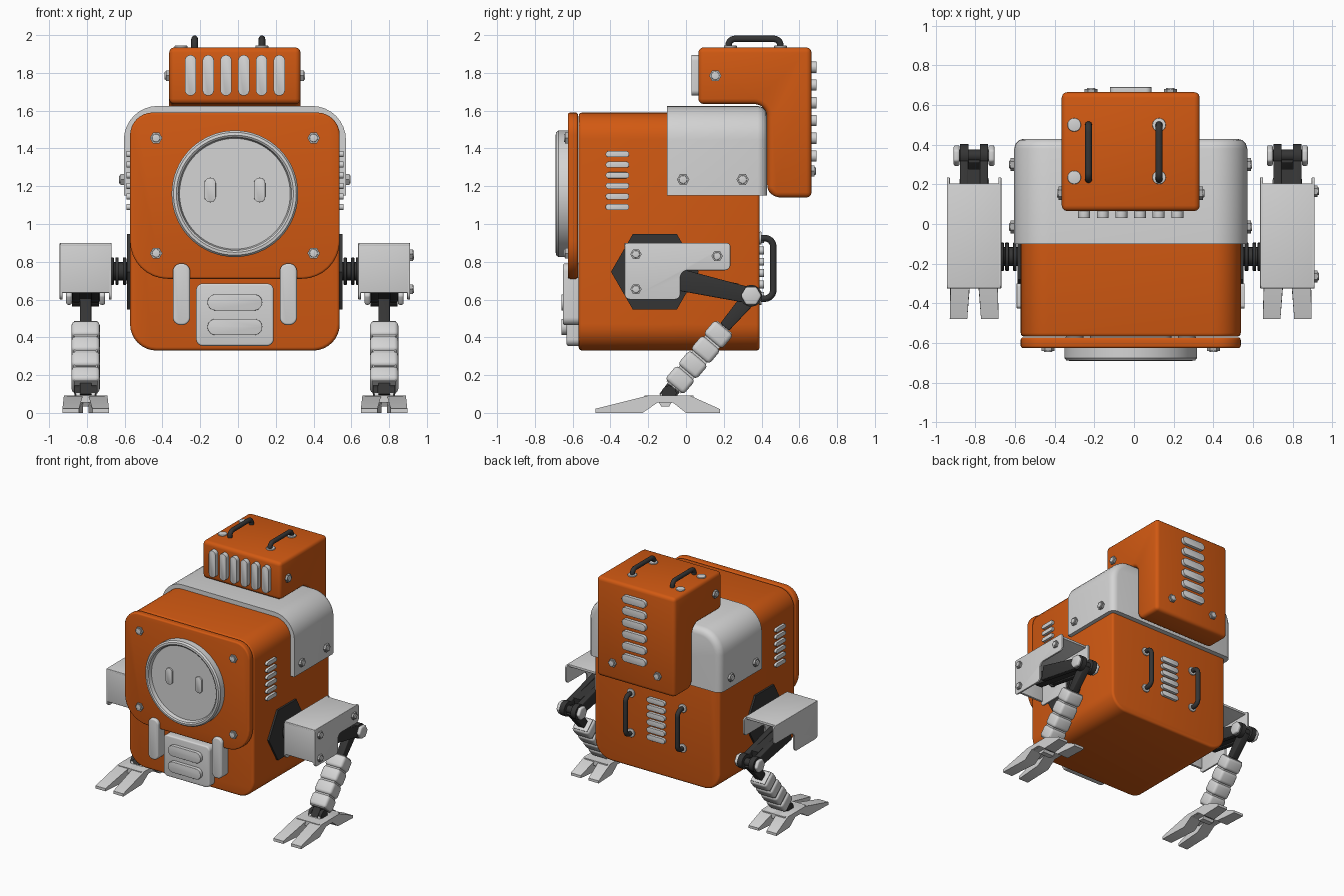
import bpy, bmesh, math
from mathutils import Vector

cube = bpy.data.objects.get("Cube")
if cube:
    bpy.data.objects.remove(cube, do_unlink=True)

CX = -0.0165  # centre line of the robot


def material(name, rgb):
    m = bpy.data.materials.new(name)
    m.use_nodes = True
    m.diffuse_color = (*rgb, 1)
    m.node_tree.nodes["Principled BSDF"].inputs["Base Color"].default_value = (*rgb, 1)
    return m


ORANGE = material("orange_paint", (0.64, 0.1, 0.006))
GREY = material("light_grey", (0.66, 0.66, 0.66))
DARK = material("dark_rubber", (0.035, 0.035, 0.035))
STEEL = material("bolt_steel", (0.45, 0.45, 0.45))


def finish(name, bm, mat):
    bmesh.ops.recalc_face_normals(bm, faces=bm.faces)
    me = bpy.data.meshes.new(name)
    bm.to_mesh(me)
    bm.free()
    me.materials.append(mat)
    ob = bpy.data.objects.new(name, me)
    ob.location.x = CX
    bpy.context.collection.objects.link(ob)
    bpy.ops.object.select_all(action='DESELECT')
    ob.select_set(True)
    bpy.context.view_layer.objects.active = ob
    bpy.ops.object.shade_smooth_by_angle(angle=math.radians(35))
    return ob


def rounded(pts, radii, seg=8):
    """Round the corners of a 2D outline."""
    out = []
    for i, r in enumerate(radii):
        p = Vector(pts[i])
        if r == 0:
            out.append(p)
            continue
        a = (Vector(pts[i - 1]) - p).normalized()
        b = (Vector(pts[(i + 1) % len(pts)]) - p).normalized()
        half = a.angle(b) / 2
        c = p + (a + b).normalized() * r / math.sin(half)
        s, e = p + a * r / math.tan(half) - c, p + b * r / math.tan(half) - c
        turn = s.angle_signed(e)
        for k in range(seg + 1):
            t = -turn * k / seg
            out.append(c + Vector((s.x * math.cos(t) - s.y * math.sin(t),
                                   s.x * math.sin(t) + s.y * math.cos(t))))
    return out


def rect(u, v, w, h, r=0.0):
    pts = [(u - w / 2, v - h / 2), (u + w / 2, v - h / 2), (u + w / 2, v + h / 2), (u - w / 2, v + h / 2)]
    return rounded(pts, [min(r, w * .499, h * .499)] * 4)


def ngon(u, v, r, n):
    return [(u + r * math.cos(math.tau * k / n), v + r * math.sin(math.tau * k / n)) for k in range(n)]


def bar(p, q, w0, w1):
    """Tapered strip outline from p to q."""
    p, q = Vector(p), Vector(q)
    d = (q - p).normalized()
    n = Vector((-d.y, d.x))
    return [p + n * w0, p - n * w0, q - n * w1, q + n * w1]


def prism(name, pts, axis, a, b, mat, bevel=0.0, where=lambda e: True):
    """Extrude an outline along an axis and bevel its sharp edges."""
    place = {'x': lambda u, v, t: (t, u, v), 'y': lambda u, v, t: (u, t, v), 'z': lambda u, v, t: (u, v, t)}[axis]
    bm = bmesh.new()
    lo = [bm.verts.new(place(u, v, a)) for u, v in pts]
    hi = [bm.verts.new(place(u, v, b)) for u, v in pts]
    bm.faces.new(lo)
    bm.faces.new(hi)
    for i in range(len(lo)):
        bm.faces.new((lo[i - 1], lo[i], hi[i], hi[i - 1]))
    bmesh.ops.recalc_face_normals(bm, faces=bm.faces)
    if bevel:
        edges = [e for e in bm.edges if e.calc_face_angle(0) > 0.5 and where(e)]
        bmesh.ops.bevel(bm, geom=edges, offset=bevel, segments=3, profile=0.5, affect='EDGES', clamp_overlap=True)
    return finish(name, bm, mat)


def bolt(name, axis, u, v, t, out, r=0.033):
    """Hex bolt with a light cap, standing out from surface t."""
    prism(name, ngon(u, v, r, 6), axis, t - out * 0.5, t + out * 0.7, STEEL)
    prism(name + "_cap", ngon(u, v, r * 0.65, 16), axis, t, t + out, GREY, 0.004)


def slats(name, axis, centres, w, h, a, b):
    for i, (u, v) in enumerate(centres):
        prism(f"{name}_{i + 1}", rect(u, v, w, h, 1), axis, a, b, GREY, 0.008)


def handle(name, pts):
    cu = bpy.data.curves.new(name, 'CURVE')
    cu.dimensions = '3D'
    cu.bevel_depth = 0.018
    cu.bevel_resolution = 3
    cu.use_fill_caps = True
    sp = cu.splines.new('POLY')
    sp.points.add(len(pts) - 1)
    for p, co in zip(sp.points, pts):
        p.co = (*co, 1)
    sp.use_smooth = True
    ob = bpy.data.objects.new(name, cu)
    ob.location.x = CX
    cu.materials.append(DARK)
    bpy.context.collection.objects.link(ob)


def washer(name, axis, u, v, t):
    prism(name, ngon(u, v, 0.034, 20), axis, t, t + 0.013, GREY, 0.004)


def box_outline(w, z0, z1, rb, rt):
    return rounded([(-w, z0), (w, z0), (w, z1), (-w, z1)], [rb, rb, rt, rt])


# Body, face plate and shoulder cover
prism("body", box_outline(0.555, 0.33, 1.59, 0.14, 0.14), 'y', -0.568, 0.39, ORANGE, 0.018)
prism("face_plate", box_outline(0.555, 0.71, 1.59, 0.2, 0.12), 'y', -0.626, -0.572, ORANGE, 0.012)
prism("shoulder_cover", box_outline(0.588, 1.15, 1.625, 0, 0.18), 'y', -0.1, 0.43, GREY, 0.05,
      lambda e: all(v.co.y > 0.4 and v.co.z > 1.14 for v in e.verts) and sum(v.co.z for v in e.verts) > 2.31)

# Round face screen with a raised rim
bm = bmesh.new()
outline = [(0, -0.655), (0.293, -0.655), (0.3, -0.683), (0.31, -0.69), (0.325, -0.688), (0.335, -0.675), (0.335, -0.6)]
ring = [bm.verts.new((r, y, 1.16)) for r, y in outline]
edges = [bm.edges.new(pair) for pair in zip(ring, ring[1:])]
bmesh.ops.spin(bm, geom=ring + edges, cent=(0, 0, 1.16), axis=(0, 1, 0), angle=math.tau, steps=64)
bmesh.ops.remove_doubles(bm, verts=bm.verts, dist=0.0001)
finish("face_screen", bm, GREY)
for s, side in ((-1, "right"), (1, "left")):
    prism(side + "_eye", rect(s * 0.131, 1.18, 0.06, 0.13, 1), 'y', -0.667, -0.65, GREY, 0.005)
    for z, level in ((0.845, "lower"), (1.455, "upper")):
        bolt(f"face_bolt_{side}_{level}", 'y', s * 0.417, z, -0.626, -0.02)
    prism(side + "_front_bumper", rect(s * 0.283, 0.628, 0.09, 0.325, 0.04), 'y', -0.652, -0.56, GREY, 0.01)

# Chest grille
prism("front_grille", rect(0, 0.52, 0.41, 0.33, 0.035), 'y', -0.632, -0.56, GREY, 0.01)
slats("grille_bar", 'y', [(0, 0.455), (0, 0.585)], 0.29, 0.085, -0.66, -0.62)

# Head: bent block overhanging the shoulders
head = rounded([(0.065, 1.635), (0.43, 1.635), (0.43, 1.18), (0.47, 1.14), (0.665, 1.14), (0.665, 1.935), (0.065, 1.935)],
               [0, 0.07, 0, 0, 0, 0, 0])
prism("head", head, 'x', -0.348, 0.348, ORANGE, 0.028)
slats("head_front_vent", 'y', [((i - 2.5) * 0.094, 1.787) for i in range(6)], 0.06, 0.215, 0.03, 0.08)
slats("head_back_vent", 'y', [(0, 1.36 + i * 0.094) for i in range(6)], 0.21, 0.06, 0.65, 0.69)

# Top handles, with the right hand washers set beside the handle
arch = rounded([(0.225, 1.92), (0.225, 1.98), (0.5, 1.98), (0.5, 1.92)], [0, 0.035, 0.035, 0])
for x, wx, side in ((-0.213, -0.285, "right"), (0.143, 0.143, "left")):
    handle(side + "_head_handle", [(x, y, z) for y, z in arch])
    for y in (0.235, 0.5):
        washer(f"{side}_head_washer", 'z', wx, y, 1.932)

# Back vents and handles
slats("back_vent", 'y', [(0, 0.62 + i * 0.06) for i in range(6)], 0.16, 0.042, 0.38, 0.412)
grip = rounded([(0.38, 0.605), (0.462, 0.605), (0.462, 0.925), (0.38, 0.925)], [0, 0.045, 0.045, 0])
for s, side in ((-1, "right"), (1, "left")):
    handle(side + "_back_handle", [(s * 0.23, y, z) for y, z in grip])
    for z in (0.605, 0.925):
        washer(side + "_back_washer", 'y', s * 0.23, z, 0.388)
    bolt(side + "_head_back_bolt", 'y', s * 0.2, 1.28, 0.665, 0.022)

# Side details and legs
housing = rounded([(-0.325, 0.6), (-0.03, 0.6), (-0.03, 0.755), (0.235, 0.755), (0.235, 0.9), (-0.325, 0.9)],
                  [0.03, 0.03, 0.04, 0.03, 0.02, 0.02])
foot = [(-0.48, 0), (-0.23, 0), (-0.15, 0.055), (-0.07, 0.055), (0, 0), (0.18, 0), (0.18, 0.02),
        (0.02, 0.092), (-0.2, 0.092), (-0.48, 0.022)]
knee, shin_top, ankle = Vector((0.345, 0.62)), Vector((0.205, 0.455)), Vector((-0.065, 0.135))
for s, side in ((-1, "right"), (1, "left")):
    slats(side + "_side_vent", 'x', [(-0.363, 1.09 + i * 0.056) for i in range(6)], 0.125, 0.032, s * 0.54, s * 0.575)
    for y in (-0.015, 0.3):
        bolt(side + "_shoulder_bolt", 'x', y, 1.235, s * 0.588, s * 0.025)
    bolt(side + "_head_bolt", 'x', 0.155, 1.785, s * 0.348, s * 0.024)

    # Hip plate and ribbed axle
    prism(side + "_hip_plate", ngon(-0.165, 0.747, 0.232, 6), 'x', s * 0.54, s * 0.57, DARK)
    prism(side + "_hip_axle", ngon(-0.165, 0.75, 0.048, 20), 'x', s * 0.54, s * 0.68, DARK)
    for x in (0.575, 0.615, 0.64):
        prism(side + "_axle_ring", ngon(-0.165, 0.75, 0.072, 20), 'x', s * x, s * (x + 0.018), DARK, 0.004)

    def across(part, pts, x0, x1, mat, bevel=0.0):
        """Leg part, given by its side outline and its span about the leg's centre."""
        return prism(f"{side}_{part}", pts, 'x', s * 0.79 + x0, s * 0.79 + x1, mat, bevel)

    # Open leg housing
    for x in (-0.1375, 0.1225):
        across("housing_cheek", housing, x, x + 0.015, GREY, 0.004)
    across("housing_top", rect(-0.06, 0.89, 0.53, 0.02), -0.135, 0.135, GREY, 0.004)
    across("housing_front", rect(-0.315, 0.767, 0.02, 0.264), -0.135, 0.135, GREY, 0.004)
    if s > 0:
        for y, z in ((-0.265, 0.84), (-0.265, 0.655), (0.165, 0.83)):
            bolt("housing_bolt", 'x', y, z, 0.9275, 0.022, 0.03)

    # Thigh, knee and shin
    across("thigh_core", bar((-0.2, 0.73), (0.27, 0.645), 0.05, 0.04), -0.03, 0.03, DARK)
    for x in (-0.05, 0.05):
        across("thigh_prong", bar((-0.08, 0.715), knee, 0.06, 0.042), x - 0.021, x + 0.021, DARK, 0.006)
        across("knee_disc", ngon(*knee, 0.058, 16), x - 0.021, x + 0.021, DARK)
    across("knee_pin", ngon(*knee, 0.03, 16), -0.09, 0.09, DARK)
    for x in (-0.088, 0.088):
        across("knee_nut", ngon(*knee, 0.055, 6), x - 0.015, x + 0.015, GREY, 0.01)
    across("shin_link", bar(knee, shin_top, 0.042, 0.03), -0.03, 0.03, DARK, 0.006)
    across("shin_core", bar(shin_top, ankle, 0.05, 0.05), -0.062, 0.062, GREY)
    for i in range(4):
        p, q = (shin_top.lerp(ankle, (i + t) / 4) for t in (0.03, 0.97))
        across(f"shin_segment_{i + 1}", bar(p, q, 0.064, 0.064), -0.075, 0.075, GREY, 0.022)

    # Ankle and split foot
    across("ankle", bar(ankle, (-0.11, 0.075), 0.04, 0.04), -0.03, 0.03, DARK)
    for x in (-0.045, 0.045):
        across("ankle_fork", ngon(-0.09, 0.105, 0.04, 12), x - 0.013, x + 0.013, DARK)
    across("foot_nut", ngon(-0.11, 0.07, 0.042, 6), -0.05, 0.05, GREY)
    across("foot_bridge", bar((-0.22, 0.073), (0.04, 0.073), 0.019, 0.019), -0.1, 0.1, GREY)
    for k in (-1, 1):
        toe = across("toes", foot, k * 0.015, k * 0.115, GREY)
        for v in toe.data.vertices:  # splay the tips
            if abs(v.co.y + 0.15) > 0.2:
                v.co.x += k * (0.02 if abs(v.co.x - s * 0.79) < 0.05 else 0.008)
